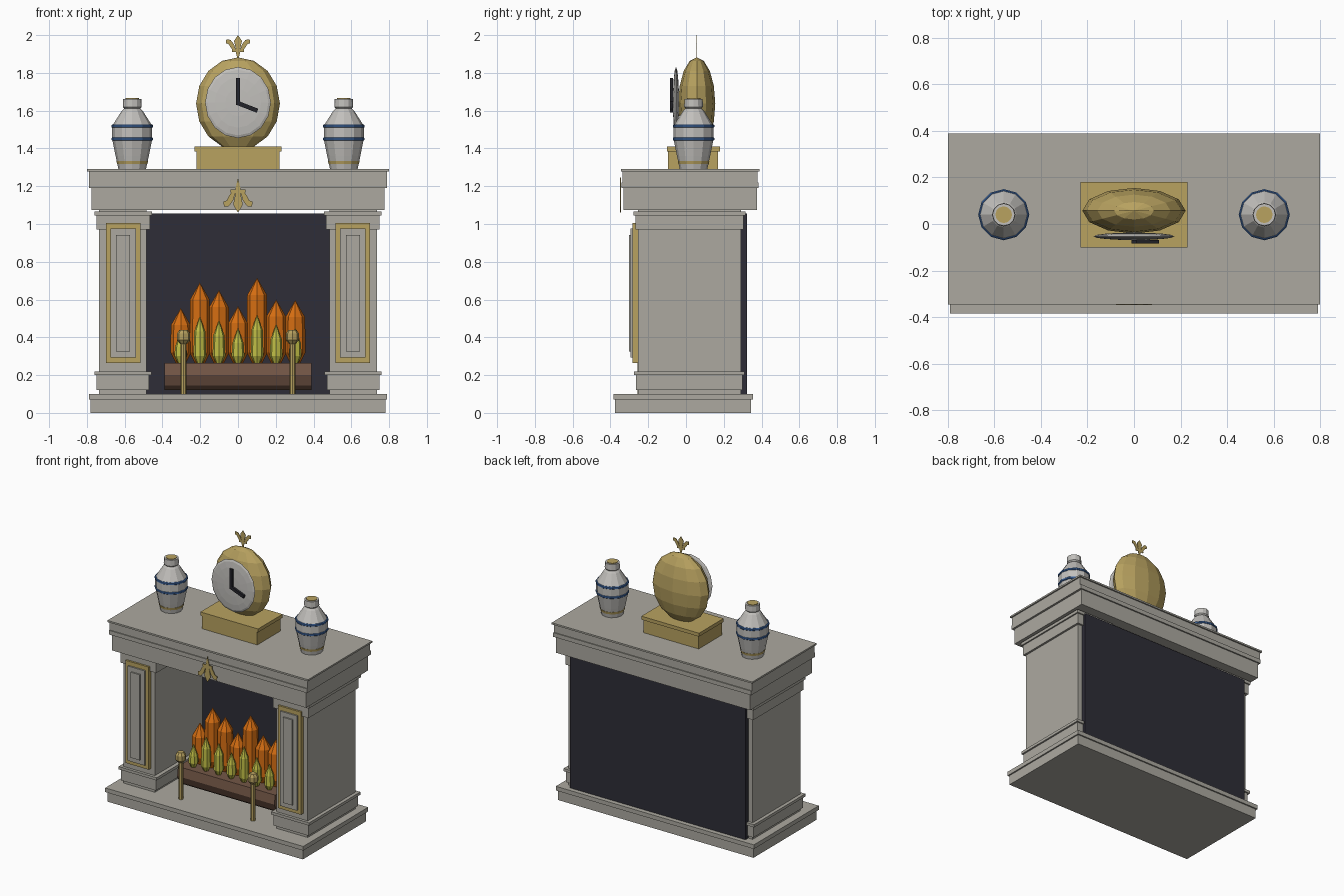
import bpy, bmesh, math

if "Cube" in bpy.data.objects:
    bpy.data.objects.remove(bpy.data.objects["Cube"])


def material(name, r, g, b):
    m = bpy.data.materials.new(name)
    lin = [((c / 255 + 0.055) / 1.055) ** 2.4 for c in (r, g, b)]
    m.diffuse_color = (*lin, 1)
    m.use_nodes = True
    m.node_tree.nodes["Principled BSDF"].inputs["Base Color"].default_value = m.diffuse_color
    return m


STONE = material("warm_grey_stone", 172, 169, 160)
PALE = material("pale_porcelain", 194, 192, 188)
GOLD = material("old_gold", 184, 162, 96)
DARK = material("soot_dark", 46, 45, 55)
BLACK = material("hand_black", 36, 36, 42)
ORANGE = material("flame_orange", 214, 110, 18)
YELLOW = material("flame_yellow", 192, 190, 70)
BROWN = material("log_brown", 116, 87, 71)
BLUE = material("glaze_blue", 62, 102, 160)


def finish(bm, name, mat):
    bmesh.ops.recalc_face_normals(bm, faces=bm.faces)
    me = bpy.data.meshes.new(name)
    bm.to_mesh(me)
    bm.free()
    me.materials.append(mat)
    ob = bpy.data.objects.new(name, me)
    bpy.context.collection.objects.link(ob)
    return ob


def box(name, x, y, z, mat):
    """Box from (low, high) ranges."""
    bm = bmesh.new()
    bmesh.ops.create_cube(bm, size=1)
    for v in bm.verts:
        for i, (lo, hi) in enumerate((x, y, z)):
            v.co[i] = (lo + hi) / 2 + v.co[i] * (hi - lo)
    return finish(bm, name, mat)


def extrude(name, outline, lo, hi, mat, axis="y"):
    """Prism of a 2D outline: (x, z) along y, or (y, z) along x."""
    bm = bmesh.new()
    place = (lambda a, d, b: (a, d, b)) if axis == "y" else (lambda a, d, b: (d, a, b))
    f = bm.faces.new([bm.verts.new(place(a, lo, b)) for a, b in outline])
    r = bmesh.ops.extrude_face_region(bm, geom=[f])
    for v in r["geom"]:
        if isinstance(v, bmesh.types.BMVert):
            v.co[1 if axis == "y" else 0] = hi
    return finish(bm, name, mat)


def lathe(name, profile, cx, cy, sides, mat):
    """Closed turned shape from (radius, z) points."""
    bm = bmesh.new()
    rings = []
    for r, z in profile:
        rings.append([bm.verts.new((cx + r * math.cos(2 * math.pi * i / sides),
                                    cy + r * math.sin(2 * math.pi * i / sides), z))
                      for i in range(sides)])
    for a, b in zip(rings, rings[1:]):
        for i in range(sides):
            j = (i + 1) % sides
            bm.faces.new((a[i], a[j], b[j], b[i]))
    bm.faces.new(rings[0])
    bm.faces.new(rings[-1])
    bmesh.ops.remove_doubles(bm, verts=bm.verts, dist=0.0002)
    return finish(bm, name, mat)


def ellipsoid(name, center, radii, segs, rings, mat, along_y=False):
    bm = bmesh.new()
    bmesh.ops.create_uvsphere(bm, u_segments=segs, v_segments=rings, radius=1)
    for v in bm.verts:
        x, y, z = v.co
        if along_y:
            y, z = z, -y
        v.co = [c + r * k for c, r, k in zip(center, radii, (x, y, z))]
    return finish(bm, name, mat)


def sym(name, hx, y, z, mat):
    return box(name, (-hx, hx), y, z, mat)


# Hearth base
sym("hearth_base", 0.78, (-0.375, 0.345), (0, 0.07), STONE)
sym("hearth_top", 0.79, (-0.385, 0.355), (0.07, 0.10), STONE)

# Lintel and mantel shelf
sym("lintel", 0.775, (-0.33, 0.375), (1.075, 1.19), STONE)
sym("mantel_lower_moulding", 0.79, (-0.342, 0.385), (1.19, 1.22), STONE)
sym("mantel_slab", 0.79, (-0.335, 0.378), (1.22, 1.278), STONE)
sym("mantel_top", 0.80, (-0.345, 0.388), (1.278, 1.29), STONE)

# Back panel
sym("back_panel", 0.70, (0.29, 0.322), (0.10, 1.055), DARK)

# Pillars with plinths, capitals and stepped front panels: inner x, outer x, y range, z range
pillar_parts = [
    ("pillar_shaft", 0.485, 0.735, (-0.255, 0.29), (0.10, 1.08), STONE),
    ("pillar_plinth", 0.47, 0.748, (-0.265, 0.30), (0.12, 0.20), STONE),
    ("plinth_moulding", 0.457, 0.76, (-0.275, 0.31), (0.20, 0.22), STONE),
    ("pillar_capital", 0.465, 0.75, (-0.268, 0.305), (0.97, 1.045), STONE),
    ("capital_moulding", 0.455, 0.76, (-0.277, 0.315), (1.045, 1.067), STONE),
    ("gold_panel", 0.515, 0.70, (-0.282, -0.25), (0.265, 1.005), GOLD),
    ("raised_panel", 0.54, 0.675, (-0.293, -0.25), (0.292, 0.975), STONE),
    ("inner_panel", 0.572, 0.645, (-0.303, -0.25), (0.325, 0.942), STONE),
]
for side, s in (("left", -1), ("right", 1)):
    for name, a, b, y, z, mat in pillar_parts:
        box(f"{side}_{name}", sorted((s * a, s * b)), y, z, mat)

    # Andirons
    lathe(f"{side}_andiron_post", [(0.016, 0.10), (0.016, 0.38)], s * 0.288, -0.24, 8, GOLD)
    lathe(f"{side}_andiron_knob", [(0.018, 0.365), (0.035, 0.385), (0.035, 0.42), (0.022, 0.44)],
          s * 0.288, -0.24, 8, GOLD)

    # Vases with glaze rings and gold trim
    cx, cy = s * 0.56, 0.04
    lathe(f"{side}_vase", [(0.073, 1.29), (0.077, 1.31), (0.088, 1.36), (0.106, 1.45),
                           (0.106, 1.52), (0.055, 1.60), (0.042, 1.612),
                           (0.050, 1.62), (0.048, 1.662)], cx, cy, 12, PALE)
    for k, z in enumerate((1.45, 1.518)):
        lathe(f"{side}_vase_ring_{k}", [(0.105, z - 0.009), (0.110, z - 0.005),
                                        (0.110, z + 0.005), (0.105, z + 0.009)], cx, cy, 12, BLUE)
    lathe(f"{side}_vase_foot_band", [(0.080, 1.317), (0.084, 1.334)], cx, cy, 12, GOLD)
    lathe(f"{side}_vase_mouth", [(0.036, 1.655), (0.036, 1.666)], cx, cy, 12, GOLD)

# Log stack
extrude("log", [(-0.13, 0.265), (-0.14, 0.20), (-0.115, 0.145), (-0.08, 0.12),
                (0.04, 0.12), (0.075, 0.145), (0.10, 0.20), (0.09, 0.265)],
        -0.388, 0.388, BROWN, "x")

# Flames: outer and inner tongues with pointed tips
tips = [(0.555, 0.43), (0.69, 0.51), (0.65, 0.49), (0.565, 0.45),
        (0.715, 0.52), (0.60, 0.47), (0.597, 0.45)]
for i, (outer, inner) in enumerate(tips):
    x = (i - 3) * 0.101
    lathe(f"outer_flame_{i}", [(0.02, 0.25), (0.055, 0.32), (0.052, outer - 0.09), (0, outer)],
          x, 0.0, 8, ORANGE)
    lathe(f"inner_flame_{i}", [(0.015, 0.262), (0.034, 0.30), (0.03, inner - 0.08), (0, inner)],
          x, -0.075, 8, YELLOW)

# Clock
sym("clock_base", 0.22, (-0.095, 0.17), (1.29, 1.385), GOLD)
sym("clock_base_lip", 0.23, (-0.10, 0.18), (1.385, 1.41), GOLD)
ellipsoid("clock_body", (0, 0.057, 1.637), (0.222, 0.098, 0.245), 12, 8, GOLD)
ellipsoid("clock_face", (0, -0.053, 1.643), (0.174, 0.016, 0.188), 16, 8, PALE, True)
box("minute_hand", (-0.011, 0.011), (-0.084, -0.068), (1.63, 1.772), BLACK)
extrude("hour_hand", [(-0.011, 1.632), (0.0, 1.652), (0.107, 1.61), (0.10, 1.589)],
        -0.084, -0.068, BLACK)


# Lily ornaments: thin plates, upright on the clock and inverted on the lintel
def lily(name, y, z0, sx, sz):
    petal = [(0.010, 0.055), (0.022, 0.088), (0.040, 0.110), (0.062, 0.112),
             (0.064, 0.092), (0.050, 0.088), (0.042, 0.074), (0.028, 0.055)]
    pieces = {
        "centre": [(0, 0.135), (0.021, 0.105), (0.010, 0.055), (-0.010, 0.055), (-0.021, 0.105)],
        "right_petal": petal,
        "left_petal": [(-x, z) for x, z in petal],
        "band": [(-0.032, 0.045), (0.032, 0.045), (0.032, 0.058), (-0.032, 0.058)],
        "tail": [(-0.012, 0.046), (0, 0), (0.012, 0.046)],
    }
    for part, pts in pieces.items():
        extrude(f"{name}_{part}", [(x * sx, z0 + z * sz) for x, z in pts],
                y - 0.002, y + 0.002, GOLD)


lily("clock_finial", 0.057, 1.865, 1, 1)
lily("lintel_ornament", -0.347, 1.245, 1.2, -1.37)
